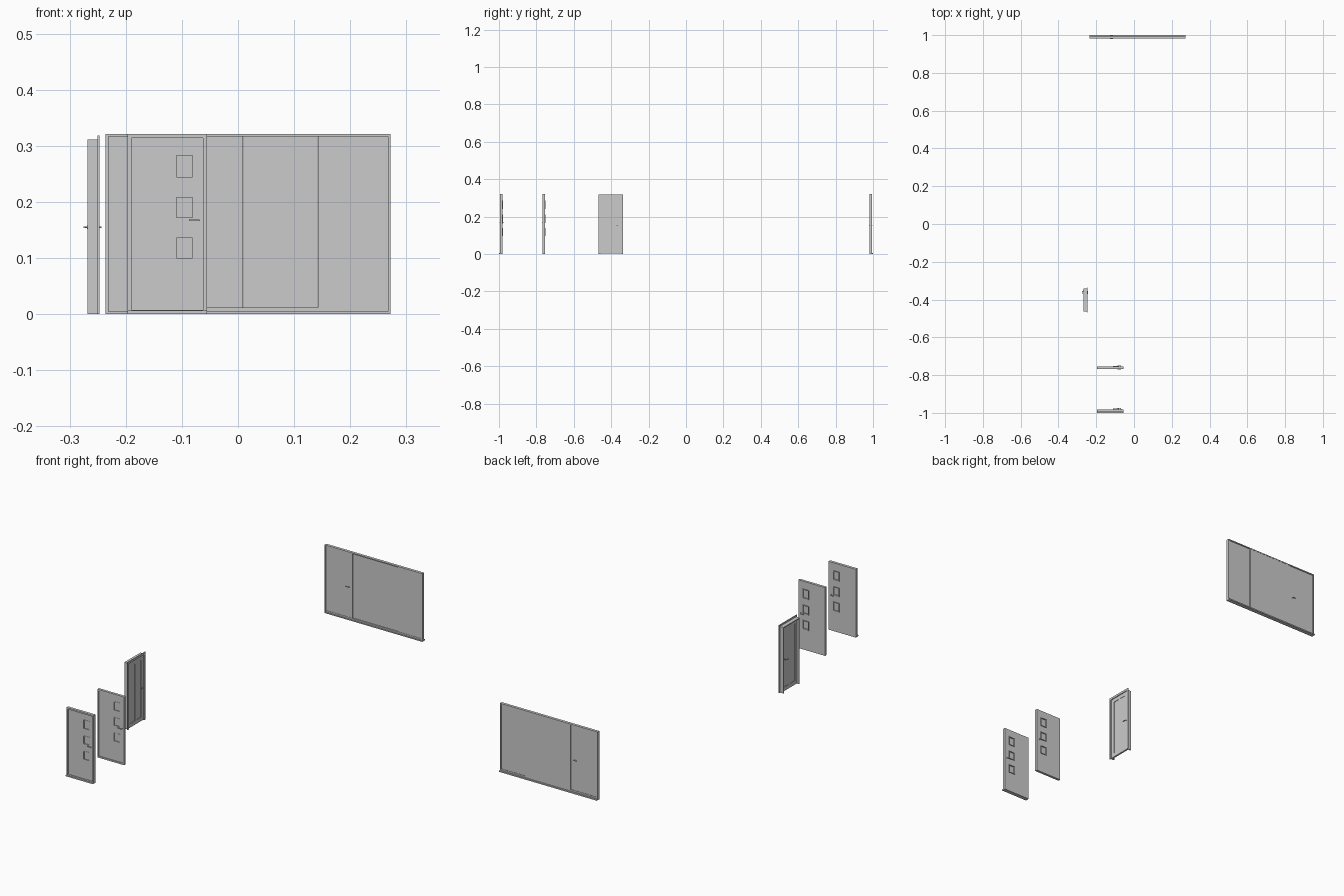
import bpy, bmesh
from mathutils import Matrix, Vector

if "Cube" in bpy.data.objects:
    bpy.data.objects.remove(bpy.data.objects["Cube"])


def make(name, boxes, cyls=(), matrix=None):
    """One mesh from boxes (x0,x1,y0,y1,z0,z1) and y-axis cylinders (x,y0,y1,z,r)."""
    bm = bmesh.new()
    for x0, x1, y0, y1, z0, z1 in boxes:
        m = Matrix.Translation(((x0 + x1) / 2, (y0 + y1) / 2, (z0 + z1) / 2))
        m = m @ Matrix.Diagonal((x1 - x0, y1 - y0, z1 - z0, 1))
        bmesh.ops.create_cube(bm, size=1, matrix=m)
    for x, y0, y1, z, r in cyls:
        m = Matrix.Translation((x, (y0 + y1) / 2, z)) @ Matrix.Rotation(1.5707963, 4, 'X')
        bmesh.ops.create_cone(bm, cap_ends=True, segments=16, radius1=r, radius2=r,
                              depth=abs(y1 - y0), matrix=m)
    if matrix:
        bm.transform(matrix)
    me = bpy.data.meshes.new(name)
    bm.to_mesh(me)
    bm.free()
    ob = bpy.data.objects.new(name, me)
    bpy.context.collection.objects.link(ob)
    return ob


def ring(x0, x1, y0, y1, z0, z1, t):
    """Four bars around a rectangle."""
    return [(x0, x0 + t, y0, y1, z0, z1), (x1 - t, x1, y0, y1, z0, z1),
            (x0 + t, x1 - t, y0, y1, z1 - t, z1), (x0 + t, x1 - t, y0, y1, z0, z0 + t)]


def lever(name, x, y, z, out, side, length=0.018, matrix=None):
    """Door lever: rose, stem and horizontal grip; out = +-1 along y."""
    ya, yb = y + out * 0.004, y + out * 0.007
    grip = (min(x, x + side * length), max(x, x + side * length),
            min(ya, yb), max(ya, yb), z - 0.0013, z + 0.0013)
    make(name, [grip], [(x, y, y + out * 0.0015, z, 0.003), (x, y, yb, z, 0.0013)], matrix)


WINDOWS = [(0.098, 0.137), (0.171, 0.209), (0.243, 0.284)]


def window_door(name, x0, x1, yf, yb, sill):
    """Single door, leaf flush with the back of its frame, three square lights."""
    t, wx0, wx1 = 0.007, -0.111, -0.080
    ly = yb - 0.008
    make(name + "_frame", ring(x0, x1, yf, yb, 0, 0.321, t))
    a, b, z0, z1 = x0 + t, x1 - t, t, 0.321 - t
    # leaf: stiles either side of the window column, rails between the windows
    leaf = [(a, wx0, ly, yb, z0, z1), (wx1, b, ly, yb, z0, z1)]
    low = z0
    for w0, w1 in WINDOWS:
        leaf.append((wx0, wx1, ly, yb, low, w0))
        low = w1
    leaf.append((wx0, wx1, ly, yb, low, z1))
    make(name + "_leaf", leaf)
    # window trims and panes
    for i, (w0, w1) in enumerate(WINDOWS):
        make(f"{name}_window_trim_{i}",
             ring(wx0 - 0.001, wx1 + 0.001, ly - 0.001, yb + 0.003, w0 - 0.001, w1 + 0.001, 0.0025))
        make(f"{name}_window_pane_{i}", [(wx0, wx1, yb - 0.005, yb - 0.003, w0, w1)])
    lever(name + "_front_handle", x1 - 0.014, ly, 0.167, -1, -1)
    lever(name + "_back_handle", x1 - 0.014, yb, 0.167, 1, -1)
    if sill:
        make(name + "_sill", [(x0, x1, yf - 0.006, yf, 0, 0.006)])


window_door("entry_door", -0.197, -0.055, -0.994, -0.981, True)
window_door("inner_door", -0.195, -0.056, -0.767, -0.755, False)

# wide sliding door: frame, sill and four panels with alternating depth
make("wide_frame", ring(-0.236, 0.272, 0.981, 0.994, 0, 0.321, 0.005))
make("wide_sill", [(-0.236, 0.272, 0.994, 1.0, 0, 0.006)])
edges = [-0.231, -0.094, 0.010, 0.143, 0.267]
for i in range(4):
    back = i in (1, 2)
    y0, y1 = (0.9885, 0.993) if back else (0.9855, 0.990)
    make(f"wide_panel_{i}", [(edges[i], edges[i + 1] - (0.001 if i < 3 else 0),
                              y0, y1, 0.005, 0.316)])
make("wide_bottom_rail", [(-0.231, 0.267, 0.984, 0.992, 0.005, 0.012)])
lever("wide_front_handle", -0.113, 0.9855, 0.155, -1, -1, 0.014)
lever("wide_back_handle", -0.113, 0.990, 0.155, 1, -1, 0.014)

# side door, drawn facing -y then turned to face -x
T = Matrix.Translation((-0.268, -0.402, 0)) @ Matrix.Rotation(-1.5707963, 4, 'Z')
W, H = 0.060, 0.311
jamb = [(-W, -W + 0.004, 0, 0.020, 0, H), (W - 0.004, W, 0, 0.020, 0, H),
        (-W + 0.004, W - 0.004, 0, 0.020, H - 0.004, H)]
make("side_door_jamb", jamb, matrix=T)
# casing around the room side
make("side_door_casing", [(-0.066, -0.057, 0.018, 0.0215, 0, 0.318),
                          (0.057, 0.066, 0.018, 0.0215, 0, 0.318),
                          (-0.057, 0.057, 0.018, 0.0215, 0.308, 0.318)], matrix=T)
# leaf with two tall recessed panels
L = 0.056
make("side_door_leaf", ring(-L, L, 0.010, 0.018, 0.002, 0.307, 0.018)
     + [(-0.007, 0.007, 0.010, 0.018, 0.020, 0.289)], matrix=T)
make("side_door_panels", [(-0.038, -0.007, 0.012, 0.016, 0.020, 0.289),
                          (0.007, 0.038, 0.012, 0.016, 0.020, 0.289)], matrix=T)
lever("side_door_outer_handle", -0.047, 0.000, 0.155, -1, 1, 0.016, T)
make("side_door_handle_stem", [], [(-0.047, 0.0, 0.010, 0.155, 0.0013)], T)
lever("side_door_inner_handle", -0.047, 0.018, 0.155, 1, 1, 0.016, T)
